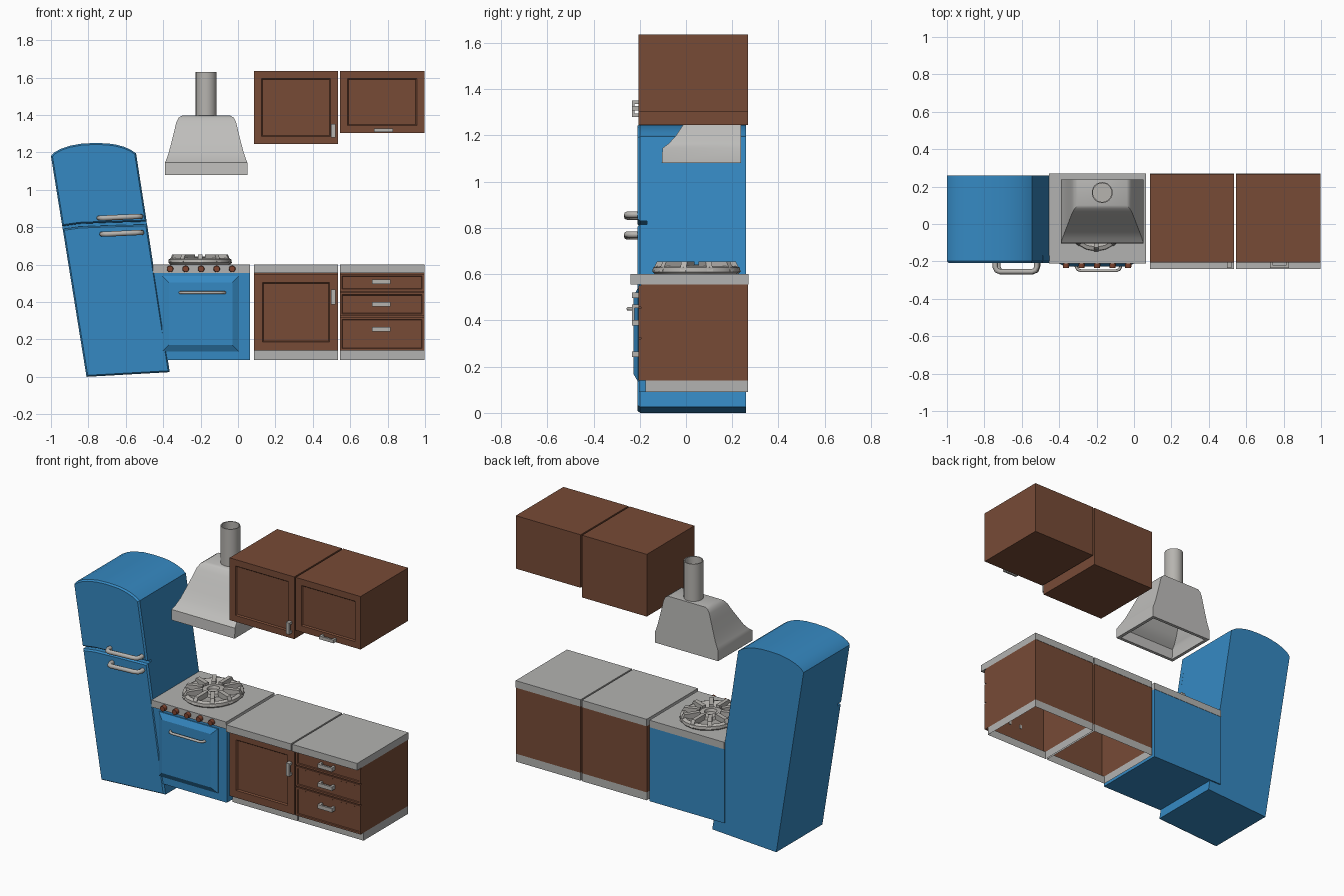
import bpy, bmesh, math
from mathutils import Matrix, Vector

if "Cube" in bpy.data.objects:
    bpy.data.objects.remove(bpy.data.objects["Cube"])


def material(name, rgb):
    m = bpy.data.materials.new(name)
    m.diffuse_color = (*rgb, 1)
    m.use_nodes = True
    m.node_tree.nodes["Principled BSDF"].inputs["Base Color"].default_value = m.diffuse_color
    return m


BLUE = material("enamel blue", (0.036, 0.25, 0.54))
WOOD = material("wood brown", (0.185, 0.07, 0.037))
STONE = material("counter grey", (0.45, 0.45, 0.44))
METAL = material("metal grey", (0.47, 0.455, 0.43))
HOOD = material("hood grey", (0.52, 0.515, 0.50))
KNOB = material("knob red brown", (0.22, 0.06, 0.03))


def finish(name, bm, mat, smooth=None):
    bmesh.ops.recalc_face_normals(bm, faces=bm.faces[:])
    me = bpy.data.meshes.new(name)
    bm.to_mesh(me)
    bm.free()
    ob = bpy.data.objects.new(name, me)
    bpy.context.collection.objects.link(ob)
    me.materials.append(mat)
    if smooth:
        bpy.ops.object.select_all(action='DESELECT')
        ob.select_set(True)
        bpy.context.view_layer.objects.active = ob
        bpy.ops.object.shade_smooth_by_angle(angle=math.radians(smooth))
    return ob


def add_box(bm, x, y, z, skip=""):
    lo, hi = Vector((x[0], y[0], z[0])), Vector((x[1], y[1], z[1]))
    m = Matrix.Translation((lo + hi) / 2) @ Matrix.Diagonal((*(hi - lo), 1))
    vs = bmesh.ops.create_cube(bm, size=1, matrix=m)['verts']
    bm.normal_update()
    faces = {f for v in vs for f in v.link_faces}
    dead = [f for f in faces if ("b" in skip and f.normal.z < -.9) or ("t" in skip and f.normal.z > .9)]
    if dead:
        bmesh.ops.delete(bm, geom=dead, context='FACES_ONLY')


def box(name, x, y, z, mat, skip=""):
    bm = bmesh.new()
    add_box(bm, x, y, z, skip)
    return finish(name, bm, mat)


def inset_front(bm, *steps):
    # push the front face in or out in (thickness, depth) steps
    bmesh.ops.recalc_face_normals(bm, faces=bm.faces[:])
    front = [f for f in bm.faces if f.normal.y < -.9]
    for t, d in steps:
        bmesh.ops.inset_region(bm, faces=front, thickness=t, depth=d, use_even_offset=True)


def panel(name, x, y, z, mat, *steps):
    bm = bmesh.new()
    add_box(bm, x, y, z)
    inset_front(bm, *steps)
    return finish(name, bm, mat)


def prism(name, pts, y0, y1, mat, *steps):
    bm = bmesh.new()
    face = bm.faces.new([bm.verts.new((x, y0, z)) for x, z in pts])
    ext = bmesh.ops.extrude_face_region(bm, geom=[face], use_keep_orig=True)['geom']
    bmesh.ops.translate(bm, verts=[v for v in ext if isinstance(v, bmesh.types.BMVert)], vec=(0, y1 - y0, 0))
    if steps:
        inset_front(bm, *steps)
    return finish(name, bm, mat, 30)


def tube_path(name, pts, r, mat):
    cu = bpy.data.curves.new(name, 'CURVE')
    cu.dimensions = '3D'
    cu.bevel_depth, cu.bevel_resolution, cu.use_fill_caps = r, 2, True
    sp = cu.splines.new('POLY')
    sp.points.add(len(pts) - 1)
    for p, co in zip(sp.points, pts):
        p.co = (*co, 1)
    cu.materials.append(mat)
    ob = bpy.data.objects.new(name, cu)
    bpy.context.collection.objects.link(ob)
    bpy.ops.object.select_all(action='DESELECT')
    ob.select_set(True)
    bpy.context.view_layer.objects.active = ob
    bpy.ops.object.convert(target='MESH')
    bpy.ops.object.shade_smooth_by_angle(angle=math.radians(50))


def d_handle(name, x0, x1, z0, z1, y0, y1, r):
    c = 0.025
    path = [(0, y0), (0, y1 + c), (.3 * c, y1 + .3 * c), (c, y1)]
    pts = [(x0 + a, y, z0) for a, y in path] + [(x1 - a, y, z1) for a, y in reversed(path)]
    tube_path(name, pts, r, METAL)


def pull(name, x, z):
    # small square pull: bar on two posts
    bm = bmesh.new()
    add_box(bm, x, (-.234, -.222), z)
    if x[1] - x[0] > z[1] - z[0]:
        for a in (x[0], x[1] - .015):
            add_box(bm, (a, a + .015), (-.222, -.19), z)
    else:
        for a in (z[0], z[1] - .015):
            add_box(bm, x, (-.222, -.19), (a, a + .015))
    finish(name, bm, METAL)


# leaning fridge: core plus two front doors
def left(z): return -.81 - .19 * z / 1.18
def right(z): return -.365 - .18 * (z - .025) / 1.175


arch = [(-1, 1.18), (-.982, 1.2), (-.945, 1.22), (-.9, 1.235), (-.835, 1.247), (-.765, 1.25),
        (-.7, 1.248), (-.655, 1.242), (-.61, 1.23), (-.575, 1.215), (-.545, 1.195)]
base = [(right(.025), .025), (left(0), 0)]
prism("fridge_body", base + arch, -.168, .26, BLUE)
prism("fridge_lower_door", base + [(left(.79), .79), (-.85, .803), (-.7, .809), (right(.815), .815)],
      -.198, -.168, BLUE, (.008, .011))
prism("fridge_upper_door", [(right(.83), .83), (-.7, .824), (-.85, .818), (left(.805), .805)] + arch,
      -.198, -.168, BLUE, (.008, .011))
d_handle("fridge_upper_handle", -.742, -.52, .849, .857, -.2, -.255, .014)
d_handle("fridge_lower_handle", -.727, -.515, .763, .771, -.2, -.255, .014)

# stove
box("stove_body", (-.455, .065), (-.203, .268), (.09, .556), BLUE)
box("stove_top", (-.455, .065), (-.21, .27), (.556, .6), STONE)
panel("oven_door", (-.405, .005), (-.208, -.2), (.135, .54), BLUE, (.035, .02))
d_handle("oven_handle", -.31, -.07, .45, .45, -.21, -.25, .008)
for i in range(5):
    bm = bmesh.new()
    m = Matrix.Translation((-.363 + i * .083, -.219, .577)) @ Matrix.Rotation(math.pi / 2, 4, 'X')
    bmesh.ops.create_cone(bm, cap_ends=True, segments=16, radius1=.018, radius2=.016, depth=.03, matrix=m)
    finish(f"stove_knob_{i + 1}", bm, KNOB, 40)

# burner: lathed dish with radial grate bars
bm = bmesh.new()
dish = [(.16, .6), (.17, .61), (.168, .628), (.15, .636), (.125, .622), (.07, .62), (.066, .638), (.035, .642),
        (.03, .625)]
SEG, C = 20, (-.203, .045)
rings = [[bm.verts.new((C[0] + r * math.cos(k * math.tau / SEG), C[1] + 1.12 * r * math.sin(k * math.tau / SEG), z))
          for k in range(SEG)] for r, z in dish]
for a, b in zip(rings, rings[1:]):
    for k in range(SEG):
        bm.faces.new((a[k], a[(k + 1) % SEG], b[(k + 1) % SEG], b[k]))
bm.faces.new(rings[-1])
finish("burner_dish", bm, METAL, 30)
bm = bmesh.new()
for k in range(10):
    n = len(bm.verts)
    add_box(bm, (.062, .172), (-.012, .012), (.612, .654))
    bm.verts.ensure_lookup_table()
    vs = bm.verts[n:]
    for v in vs:
        if v.co.z > .64 and v.co.x > .1:
            v.co.x -= .02
    bmesh.ops.transform(bm, verts=vs, matrix=Matrix.Translation((*C, 0)) @ Matrix.Diagonal((1, 1.12, 1, 1))
                        @ Matrix.Rotation((k + .5) * math.tau / 10, 4, 'Z'))
finish("burner_grate", bm, METAL)

# base cabinets, open underneath
for n, x in (("door", (.085, .535)), ("drawer", (.545, .996))):
    box(n + "_cabinet_body", x, (-.195, .268), (.14, .556), WOOD, "b")
    box(n + "_cabinet_toe_kick", x, (-.175, .268), (.09, .14), STONE, "bt")
    box(n + "_cabinet_counter", x, (-.24, .27), (.556, .6), STONE)
DOOR = ((.046, 0), (.006, -.008))
panel("base_door", (.085, .535), (-.205, -.195), (.14, .55), WOOD, *DOOR)
pull("base_door_pull", (.497, .52), (.387, .468))
for i, (z0, z1, h) in enumerate(((.457, .55, .508), (.325, .451, .389), (.14, .319, .253))):
    panel(f"drawer_front_{i + 1}", (.545, .996), (-.205, -.195), (z0, z1), WOOD, (.012, 0), (.003, -.005))
    pull(f"drawer_pull_{i + 1}", (.716, .816), (h - .012, h + .012))

# wall cabinets
for n, x, z0 in (("tall", (.085, .535), 1.245), ("short", (.545, .996), 1.303)):
    box(n + "_wall_cabinet", x, (-.195, .268), (z0, 1.636), WOOD)
    panel(n + "_wall_cabinet_door", x, (-.205, -.195), (z0, 1.636), WOOD, (.04, 0), (.006, -.008))
pull("tall_wall_cabinet_pull", (.497, .52), (1.28, 1.352))
pull("short_wall_cabinet_pull", (.728, .828), (1.308, 1.328))

# extractor hood: stacked rectangles, flat at the back, hollow underneath
prof = [(1.08, .22, -.105), (1.145, .22, -.102), (1.165, .212, -.075), (1.2, .2, -.043), (1.25, .187, -.01),
        (1.31, .172, .03), (1.36, .16, .06), (1.385, .148, .082), (1.396, .13, .1)]
bm = bmesh.new()


def rect(z, w, yf, t=0.0):
    return [bm.verts.new(p) for p in ((-.17 - w + t, yf + t, z), (-.17 + w - t, yf + t, z),
                                      (-.17 + w - t, .238 - t, z), (-.17 - w + t, .238 - t, z))]


inner = [rect(z, w, yf, .02) for z, w, yf in prof[-3::-1]]
loops = inner + [rect(*p) for p in prof]
for a, b in zip(loops, loops[1:]):
    for k in range(4):
        bm.faces.new((a[k], a[(k + 1) % 4], b[(k + 1) % 4], b[k]))
bm.faces.new(loops[0])
bm.faces.new(loops[-1])
finish("hood_canopy", bm, HOOD, 35)

# hood pipe: open tube
bm = bmesh.new()
tube = [[bm.verts.new((-.17 + r * math.cos(k * math.tau / 24), .168 + r * math.sin(k * math.tau / 24), z))
         for k in range(24)] for r, z in ((.056, 1.39), (.056, 1.63), (.05, 1.63), (.05, 1.398))]
for a, b in zip(tube, tube[1:]):
    for k in range(24):
        bm.faces.new((a[k], a[(k + 1) % 24], b[(k + 1) % 24], b[k]))
bm.faces.new(tube[-1])
finish("hood_pipe", bm, METAL, 40)
